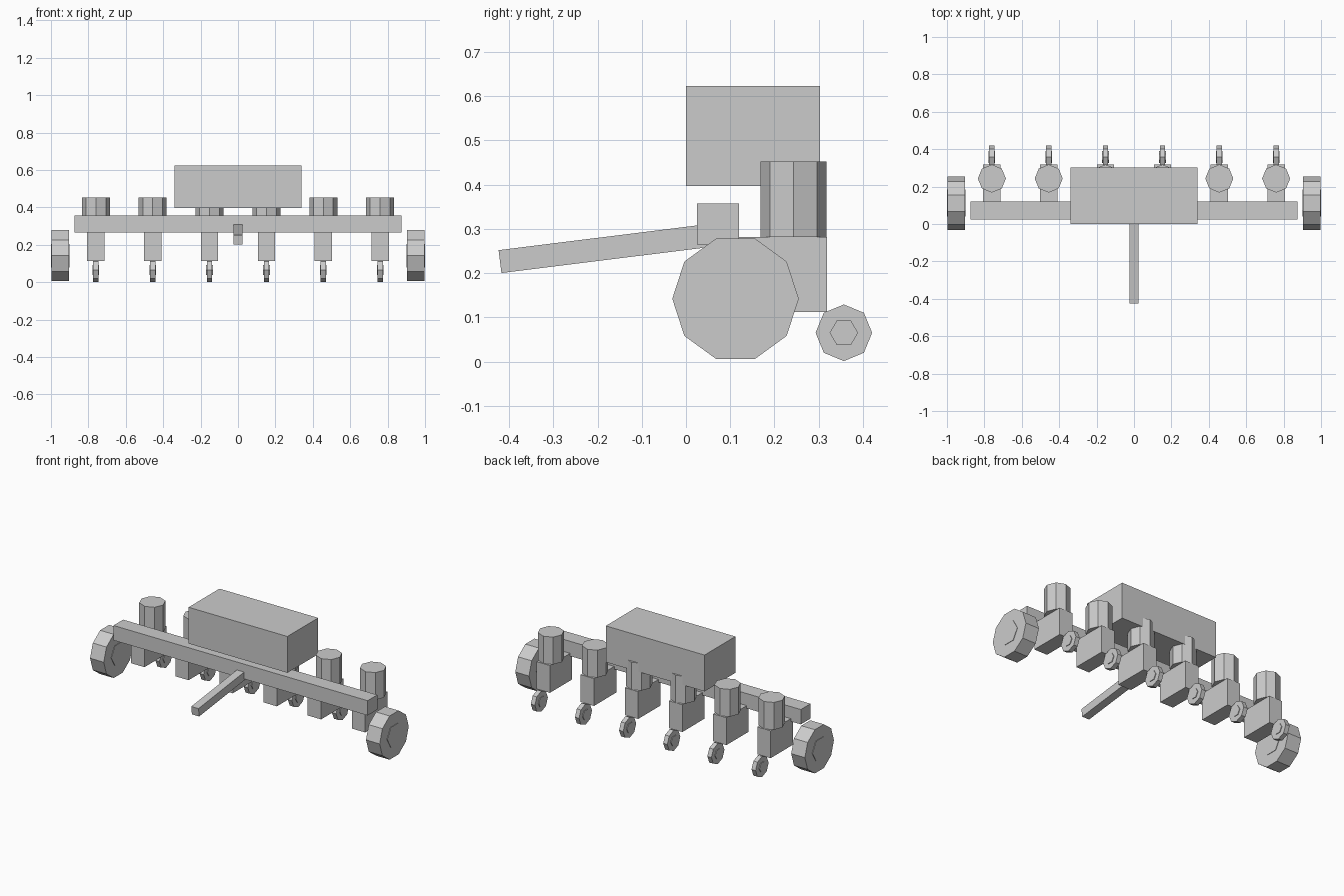
import bpy
import math

cube = bpy.data.objects.get("Cube")
if cube:
    bpy.data.objects.remove(cube, do_unlink=True)

grey = bpy.data.materials.new("plain grey")
grey.use_nodes = True
GREY = (0.6, 0.6, 0.6, 1.0)
grey.diffuse_color = GREY
grey.node_tree.nodes["Principled BSDF"].inputs["Base Color"].default_value = GREY


def finish(name):
    obj = bpy.context.object
    obj.name = name
    obj.data.materials.append(grey)
    return obj


def box(name, x, y, z):
    """Box spanning the given (low, high) ranges."""
    spans = (x, y, z)
    bpy.ops.mesh.primitive_cube_add(size=1, location=[(a + b) / 2 for a, b in spans])
    obj = finish(name)
    obj.scale = [b - a for a, b in spans]
    return obj


def disc(name, sides, radius, width, location):
    """Flat-sided disc with its axle along x and a corner pointing along y."""
    bpy.ops.mesh.primitive_cylinder_add(
        vertices=sides, radius=radius, depth=width, location=location,
        rotation=(0, math.pi / 2, 0))
    obj = finish(name)
    # Spin about the axle so that the first corner points along y
    for v in obj.data.vertices:
        assert abs(v.co.z) > 0
    return obj


# Main frame: cross beam, hopper and sloping drawbar
box("cross_beam", (-0.875, 0.875), (0.025, 0.12), (0.265, 0.357))
box("hopper", (-0.34, 0.34), (0, 0.303), (0.397, 0.623))
drawbar = box("drawbar", (-0.025, 0.025), (-0.425, 0.06), (0.229, 0.281))
drawbar.rotation_euler.x = math.radians(7.1)
drawbar.location = (0, -0.18, 0.256)

# Transport wheels with slightly raised hubs
for side, s in (("left", 1), ("right", -1)):
    centre = (s * 0.95, 0.112, 0.142)
    disc(side + "_wheel", 10, 0.143, 0.094, centre)
    disc(side + "_wheel_hub", 6, 0.072, 0.1, centre)

# Six row units: body, seed canister and press wheel
for i in range(6):
    x = (i - 2.5) * 0.304
    tag = f"_{i + 1}"
    box("row_body" + tag, (x - 0.046, x + 0.046), (0.1, 0.319), (0.112, 0.282))
    bpy.ops.mesh.primitive_cylinder_add(
        vertices=8, radius=0.075, depth=0.17, location=(x, 0.243, 0.367))
    finish("seed_canister" + tag)
    centre = (x, 0.357, 0.065)
    disc("press_wheel" + tag, 8, 0.064, 0.028, centre)
    disc("press_wheel_hub" + tag, 6, 0.032, 0.036, centre)
